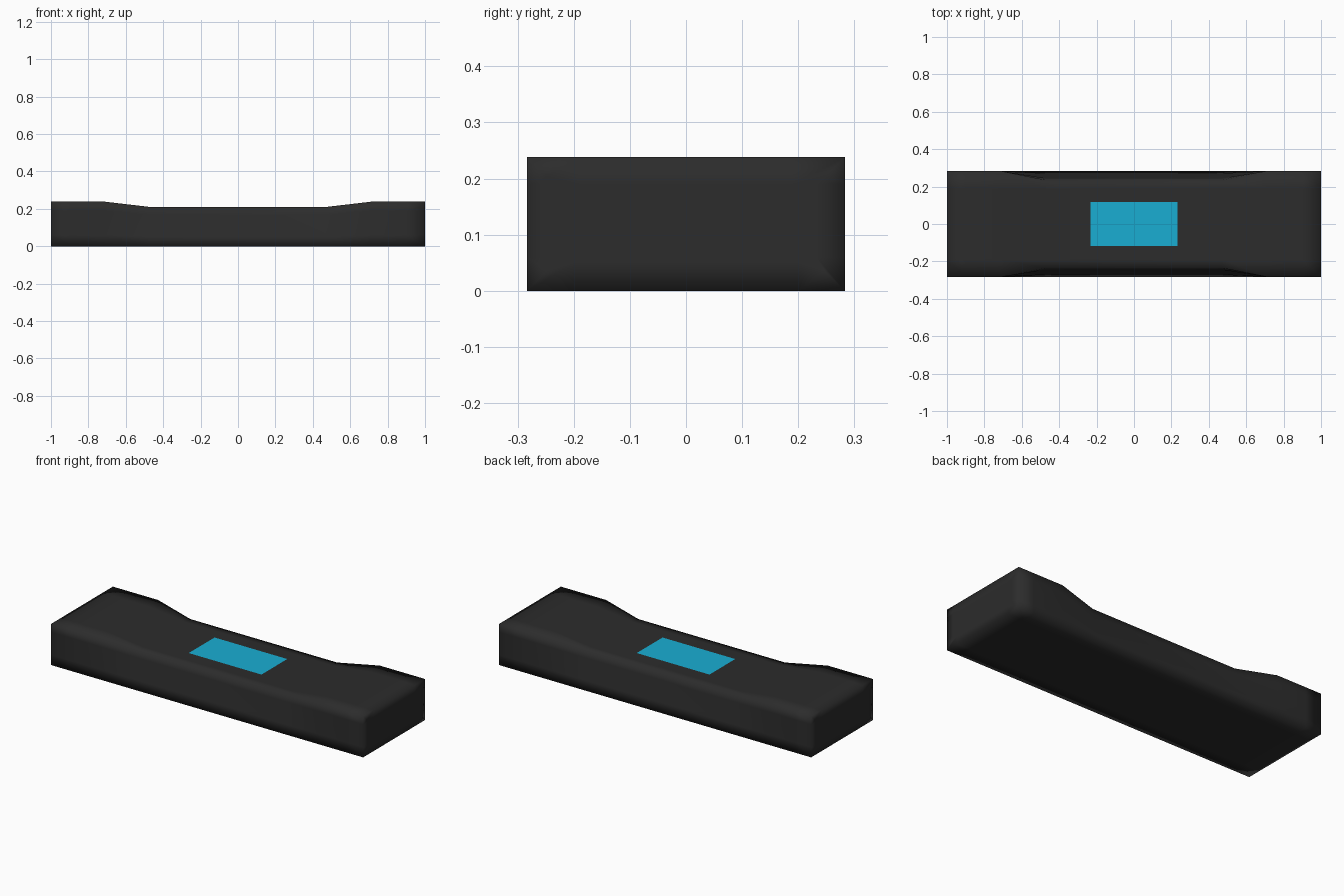
import bpy, bmesh

if "Cube" in bpy.data.objects:
    bpy.data.objects.remove(bpy.data.objects["Cube"])


def material(name, color):
    m = bpy.data.materials.new(name)
    m.diffuse_color = color
    m.use_nodes = True
    m.node_tree.nodes["Principled BSDF"].inputs["Base Color"].default_value = m.diffuse_color
    return m


def make_object(name, bm, mat, smooth):
    me = bpy.data.meshes.new(name)
    bmesh.ops.recalc_face_normals(bm, faces=bm.faces)
    bm.to_mesh(me)
    bm.free()
    for p in me.polygons:
        p.use_smooth = smooth
    me.materials.append(mat)
    ob = bpy.data.objects.new(name, me)
    bpy.context.collection.objects.link(ob)
    return ob


HALF_W = 0.283

# Body: closed cross-sections along x, lower and narrower on top at the waist
half = [(0.47, 0.235, 0.21), (0.71, HALF_W, 0.238), (0.9, HALF_W, 0.238), (1.0, HALF_W, 0.238)]
stations = [(-x, w, h) for x, w, h in reversed(half)] + half


def section(w, h):
    """Right half from bottom to top, then mirrored across y."""
    side = [(HALF_W + (w - HALF_W) * t, h * t) for t in (0, 0.25, 0.8, 1)]
    right = [(0.2, 0)] + side + [(0.19, h)]
    return right + [(-y, z) for y, z in reversed(right)]


bm = bmesh.new()
rings = [[bm.verts.new((x, y, z)) for y, z in section(w, h)] for x, w, h in stations]
for a, b in zip(rings, rings[1:]):
    n = len(a)
    for i in range(n):
        j = (i + 1) % n
        bm.faces.new((a[i], a[j], b[j], b[i]))

# Flat end caps with an inset border so the smooth shading stays near the edges
caps = [bm.faces.new(rings[0]), bm.faces.new(rings[-1])]
bmesh.ops.recalc_face_normals(bm, faces=bm.faces)
bmesh.ops.inset_individual(bm, faces=caps, thickness=0.05)
make_object("body", bm, material("dark_rubber", (0.025, 0.025, 0.025, 1)), True)

# Screen: flat panel on the waist
bm = bmesh.new()
sx, sy, sz = 0.233, 0.118, 0.2115
bm.faces.new([bm.verts.new((x * sx, y * sy, sz)) for x, y in ((-1, -1), (1, -1), (1, 1), (-1, 1))])
make_object("screen", bm, material("screen_blue", (0.01, 0.42, 0.65, 1)), False)
